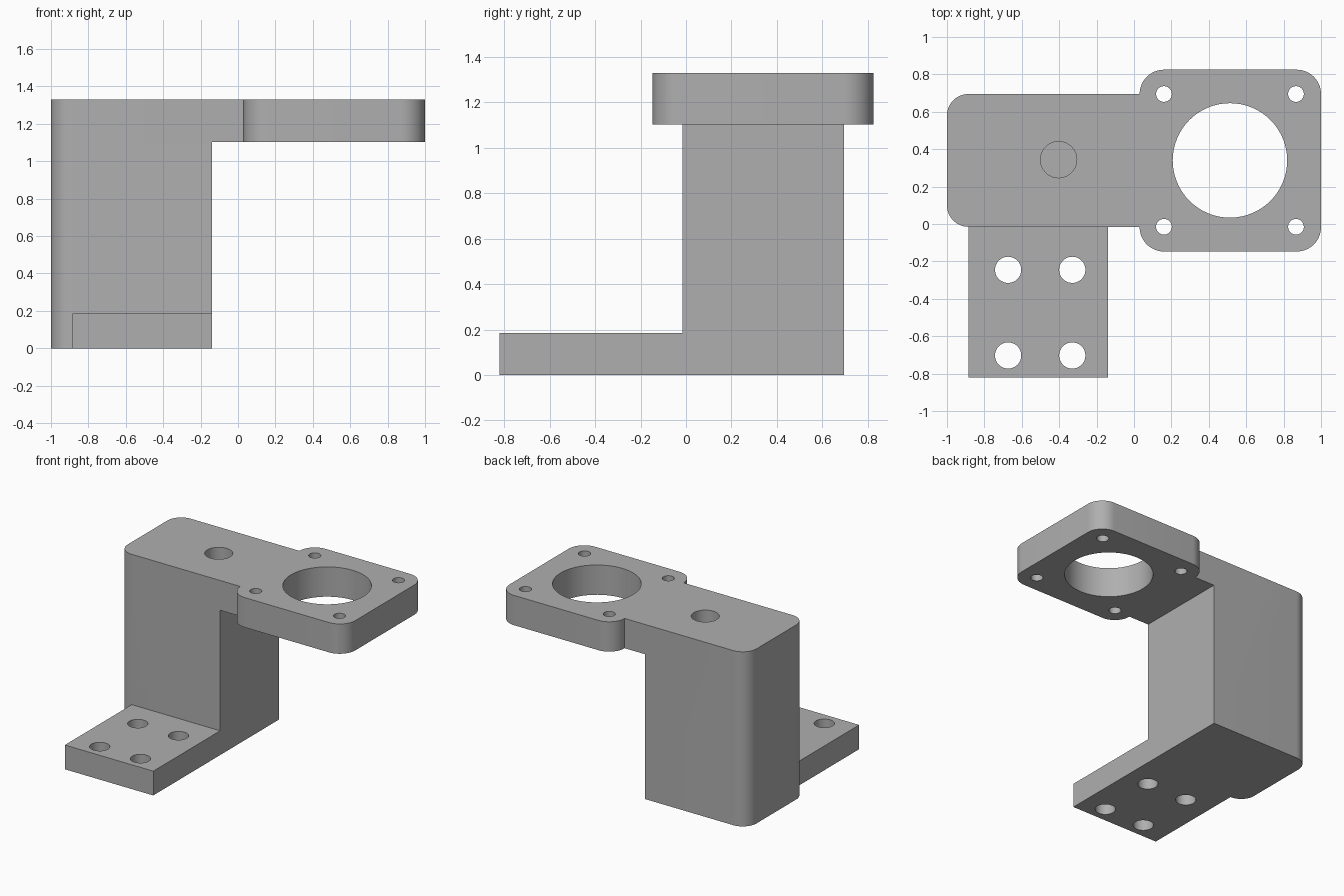
import bpy, bmesh, math

cube = bpy.data.objects.get("Cube")
if cube:
    bpy.data.objects.remove(cube, do_unlink=True)

grey = bpy.data.materials.new("machined grey")
grey.use_nodes = True
colour = (0.43, 0.43, 0.43, 1)
grey.diffuse_color = colour
grey.node_tree.nodes["Principled BSDF"].inputs["Base Color"].default_value = colour


def arc(cx, cy, r, start, end, steps):
    angles = [start + (end - start) * i / steps for i in range(steps + 1)]
    return [(cx + r * math.cos(a), cy + r * math.sin(a)) for a in angles]


def prism(name, outline, z0, z1):
    """Extrude a counter-clockwise outline from z0 to z1."""
    bm = bmesh.new()
    base = bm.faces.new([bm.verts.new((x, y, z0)) for x, y in outline])
    top = bmesh.ops.extrude_face_region(bm, geom=[base])["geom"]
    verts = [v for v in top if isinstance(v, bmesh.types.BMVert)]
    bmesh.ops.translate(bm, verts=verts, vec=(0, 0, z1 - z0))
    bmesh.ops.recalc_face_normals(bm, faces=bm.faces)
    mesh = bpy.data.meshes.new(name)
    bm.to_mesh(mesh)
    bm.free()
    mesh.materials.append(grey)
    obj = bpy.data.objects.new(name, mesh)
    bpy.context.collection.objects.link(obj)
    return obj


def slab(name, x0, x1, y0, y1, z0, z1, r_left=0, r_right=0):
    """Box with its left-hand and right-hand vertical edges rounded."""
    outline = []
    corners = [(x1, y1, r_right, -1, -1), (x0, y1, r_left, 1, -1),
               (x0, y0, r_left, 1, 1), (x1, y0, r_right, -1, 1)]
    for i, (x, y, r, sx, sy) in enumerate(corners):
        if r:
            start = i * math.pi / 2
            outline += arc(x + sx * r, y + sy * r, r, start, start + math.pi / 2, 14)
        else:
            outline.append((x, y))
    return prism(name, outline, z0, z1)


def combine(target, other, operation):
    mod = target.modifiers.new(operation, "BOOLEAN")
    mod.operation = operation
    mod.solver = "EXACT"
    mod.object = other
    bpy.context.view_layer.objects.active = target
    bpy.ops.object.modifier_apply(modifier=mod.name)
    bpy.data.objects.remove(other, do_unlink=True)


def drill(target, x, y, r, z0, z1):
    circle = arc(x, y, r, 0, 2 * math.pi, 64)[:-1]
    combine(target, prism("drill", circle, z0, z1), "DIFFERENCE")


TOP, PLATE, CENTRE = 1.33, 1.103, 0.34

# Upright column, arm, mounting plate and foot joined into one solid
bracket = slab("bracket", -1, -0.14, -0.015, 0.695, 0, TOP, r_left=0.115)
combine(bracket, slab("arm", -0.5, 0.1, -0.015, 0.695, PLATE, TOP), "UNION")
combine(bracket, slab("mounting_plate", 0.03, 1, -0.147, 0.825, PLATE, TOP, 0.13, 0.13), "UNION")
combine(bracket, slab("foot", -0.885, -0.14, -0.82, 0.2, 0, 0.185), "UNION")

# Large bore and its four screw holes
drill(bracket, 0.513, CENTRE, 0.306, 1, 1.5)
for x in (0.16, 0.866):
    for y in (-0.015, 0.695):
        drill(bracket, x, y, 0.042, 1, 1.5)

# Blind hole in the top of the column
drill(bracket, -0.403, 0.344, 0.097, 0.9, 1.5)

# Foot bolt holes
for x in (-0.673, -0.33):
    for y in (-0.245, -0.703):
        drill(bracket, x, y, 0.07, -0.1, 0.3)

# Smooth rounds, crisp edges
bpy.ops.object.select_all(action="DESELECT")
bracket.select_set(True)
bpy.context.view_layer.objects.active = bracket
bpy.ops.object.shade_smooth_by_angle(angle=math.radians(30))
